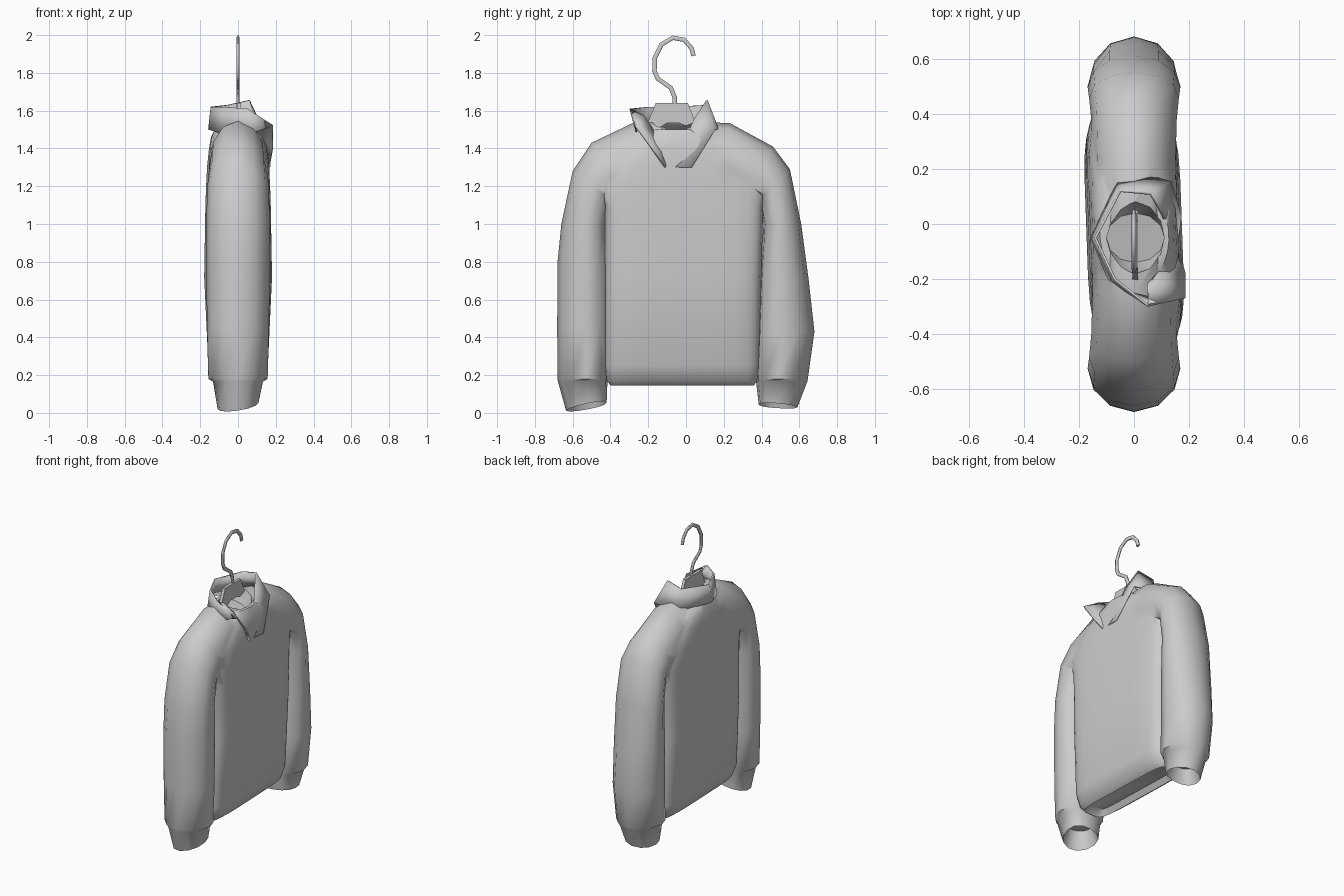
import bpy, bmesh, math
from mathutils import Vector

cube = bpy.data.objects.get("Cube")
if cube:
    bpy.data.objects.remove(cube)

mat = bpy.data.materials.new("light grey")
mat.use_nodes = True
grey = (0.6, 0.6, 0.6, 1)
mat.diffuse_color = grey
mat.node_tree.nodes["Principled BSDF"].inputs["Base Color"].default_value = grey


def loft(name, rings, closed=True):
    """Bridge rows of points; closed rows are capped into a solid."""
    bm = bmesh.new()
    rows = [[bm.verts.new(p) for p in ring] for ring in rings]
    n = len(rows[0])
    for a, b in zip(rows, rows[1:]):
        for i in range(n if closed else n - 1):
            j = (i + 1) % n
            bm.faces.new((a[i], a[j], b[j], b[i]))
    if closed:
        bm.faces.new(rows[0])
        bm.faces.new(rows[-1])
    bmesh.ops.recalc_face_normals(bm, faces=bm.faces)
    mesh = bpy.data.meshes.new(name)
    bm.to_mesh(mesh)
    bm.free()
    ob = bpy.data.objects.new(name, mesh)
    bpy.context.collection.objects.link(ob)
    mesh.materials.append(mat)
    return ob


def select(ob):
    bpy.ops.object.select_all(action='DESELECT')
    ob.select_set(True)
    bpy.context.view_layer.objects.active = ob


def smooth(ob, degrees):
    select(ob)
    bpy.ops.object.shade_smooth_by_angle(angle=math.radians(degrees))


def cut(ob, other, operation):
    mod = ob.modifiers.new("cut", 'BOOLEAN')
    mod.operation = operation
    mod.solver = 'EXACT'
    mod.object = other
    select(ob)
    bpy.ops.object.modifier_apply(modifier=mod.name)
    bpy.data.objects.remove(other)


def rounded(angle, power):
    """Cosine and sine pushed out toward a rounded square."""
    c, s = math.cos(angle), math.sin(angle)
    return [math.copysign(abs(v) ** (2 / power), v) for v in (c, s)]


def sleeve_ring(outer, inner, depth, slope=0, sides=12):
    """Egg-shaped ring spanning an outer and an inner point given as (y, z)."""
    o, i = Vector((0, *outer)), Vector((0, *inner))
    mid, arm = (o + i) / 2, (o - i) / 2
    ring = []
    for k in range(sides):
        c, s = rounded(math.tau * k / sides, 2.15)
        ring.append(mid + arm * (c - .15 * s * s) + Vector((depth * s, 0, slope * depth * s)))
    return ring


def slab_ring(z, y0, y1, depth, power, sides=28):
    """Rounded rectangle at one height, turned slightly about the vertical."""
    ring = []
    for k in range(sides):
        c, s = rounded(math.tau * (k + 0.5) / sides, power)
        y = (y0 + y1) / 2 + c * (y1 - y0) / 2
        ring.append((depth * s - .035 * y, y, z))
    return ring


# Both sleeves and the shoulder yoke, one tube from cuff to cuff
right_arm = [
    ((-.60, .13), (-.45, .13), .08),
    ((-.635, .012), (-.42, .055), .108, .15),
    ((-.678, .165), (-.416, .165), .132),
    ((-.68, .18), (-.415, .18), .157),
    ((-.682, .45), (-.41, .45), .164),
    ((-.68, .80), (-.41, .75), .168),
    ((-.66, 1.0), (-.42, 1.0), .168),
    ((-.60, 1.28), (-.40, 1.13), .163),
    ((-.50, 1.43), (-.33, 1.15), .155),
    ((-.26, 1.545), (-.2, 1.17), .15)]
left_arm = [
    ((.23, 1.535), (.18, 1.17), .15),
    ((.46, 1.41), (.32, 1.15), .155),
    ((.55, 1.29), (.39, 1.13), .163),
    ((.61, 1.0), (.41, 1.0), .168),
    ((.65, .70), (.39, .70), .168),
    ((.68, .43), (.38, .43), .164),
    ((.645, .18), (.37, .18), .157),
    ((.642, .165), (.371, .165), .132),
    ((.59, .03), (.385, .045), .108, .12),
    ((.56, .13), (.42, .13), .08)]
jacket = loft("jacket", [sleeve_ring(*r) for r in right_arm + left_arm])

# Padded torso, rounded in at the hem and merging into the yoke
torso = loft("torso", [slab_ring(*r) for r in (
    (.18, -.37, .33, .06, 6),
    (.145, -.40, .36, .085, 6),
    (.17, -.42, .38, .12, 5),
    (.25, -.43, .39, .152, 5),
    (.72, -.43, .40, .174, 5),
    (1.10, -.43, .41, .166, 6),
    (1.20, -.47, .44, .163, 5),
    (1.30, -.46, .42, .160, 4),
    (1.40, -.38, .34, .152, 3),
    (1.46, -.27, .23, .143, 2.5),
    (1.50, -.22, .14, .125, 2))])
cut(jacket, torso, 'UNION')

# Shallow neck opening, lower toward the open side of the collar
circle = [(math.cos(math.tau * k / 12), math.sin(math.tau * k / 12)) for k in range(12)]
cutter = loft("neck_cutter", [
    [(.005 + .105 * x, -.05 + w * y, z - slope * x) for x, y in circle]
    for z, w, slope in ((1.45, .09, .04), (1.53, .13, .02), (1.8, .14, 0))])
cutter.hide_render = True
cut(jacket, cutter, 'DIFFERENCE')
smooth(jacket, 48)

# Folded collar: free edge and base edge from one tip round to the other
free_edge = [(.13, -.10, 1.37), (.09, -.17, 1.49), (.05, -.22, 1.57), (.05, -.295, 1.61),
             (-.07, -.20, 1.62), (-.14, -.05, 1.62), (-.05, .12, 1.63), (.06, .11, 1.655),
             (.10, .04, 1.55), (.155, -.07, 1.30)]
base_edge = [(.165, -.11, 1.30), (.183, -.18, 1.40), (.183, -.27, 1.52), (.07, -.26, 1.48),
             (-.09, -.20, 1.48), (-.153, -.05, 1.50), (-.06, .15, 1.49), (.06, .17, 1.50),
             (.13, .155, 1.50), (.168, .03, 1.30)]
collar = loft("collar", [free_edge, base_edge], closed=False)
solid = collar.modifiers.new("thickness", 'SOLIDIFY')
solid.thickness = .01
solid.offset = 0
smooth(collar, 25)

# Hanger neck plate inside the collar
outline = [(-.21, 1.52), (-.16, 1.64), (.01, 1.64), (.05, 1.54),
           (.0, 1.52), (-.04, 1.535), (-.10, 1.535), (-.14, 1.51)]
loft("hanger_plate", [[(x, y, z) for y, z in outline] for x in (-.005, .015)])

# Hanger hook, a bent rod flattened front to back
curve = bpy.data.curves.new("hanger_hook", 'CURVE')
curve.dimensions = '3D'
curve.bevel_depth = .014
curve.bevel_resolution = 1
curve.use_fill_caps = True
path = [(-.06, 1.60), (-.06, 1.67), (-.08, 1.72), (-.15, 1.77), (-.167, 1.81), (-.165, 1.88),
        (-.13, 1.95), (-.07, 1.986), (-.01, 1.975), (.03, 1.93), (.04, 1.89)]
spline = curve.splines.new('POLY')
spline.points.add(len(path) - 1)
for point, (y, z) in zip(spline.points, path):
    point.co = (0, y, z, 1)
hook = bpy.data.objects.new("hanger_hook", curve)
hook.scale.x = .6
curve.materials.append(mat)
bpy.context.collection.objects.link(hook)
